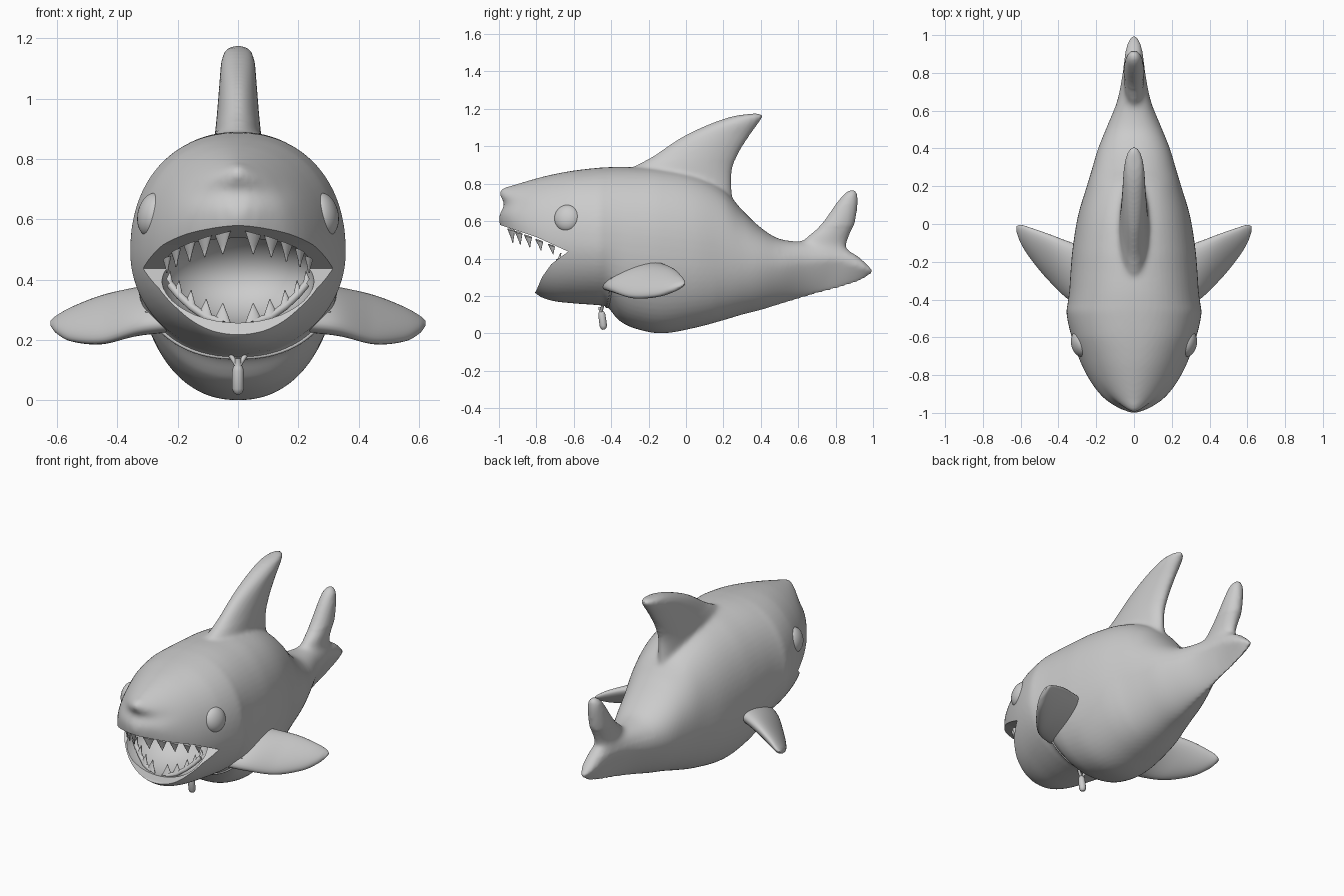
import bpy, bmesh, math
from mathutils import Vector

cube = bpy.data.objects.get("Cube")
if cube:
    bpy.data.objects.remove(cube, do_unlink=True)

grey = bpy.data.materials.new("plain grey")
grey.use_nodes = True
colour = (0.6, 0.6, 0.6, 1)
grey.diffuse_color = colour
grey.node_tree.nodes["Principled BSDF"].inputs["Base Color"].default_value = colour


def smooth(obj, angle=50):
    bpy.ops.object.select_all(action='DESELECT')
    obj.select_set(True)
    bpy.context.view_layer.objects.active = obj
    bpy.ops.object.shade_smooth_by_angle(angle=math.radians(angle))


def finish(name, bm, angle=50):
    bmesh.ops.recalc_face_normals(bm, faces=bm.faces[:])
    mesh = bpy.data.meshes.new(name)
    bm.to_mesh(mesh)
    bm.free()
    mesh.materials.append(grey)
    obj = bpy.data.objects.new(name, mesh)
    bpy.context.collection.objects.link(obj)
    smooth(obj, angle)
    return obj


def loft(rings):
    """Skin a list of equal rings and close both ends."""
    bm = bmesh.new()
    loops = [[bm.verts.new(p) for p in ring] for ring in rings]
    for a, b in zip(loops, loops[1:]):
        for i in range(len(a)):
            j = (i + 1) % len(a)
            bm.faces.new((a[i], a[j], b[j], b[i]))
    bm.faces.new(loops[0])
    bm.faces.new(loops[-1])
    return bm


def sample(rows, t):
    """Smooth curve through rows, keyed on the first column."""
    k = 0
    while k < len(rows) - 2 and t > rows[k + 1][0]:
        k += 1

    def slope(i, c):
        a, b = rows[max(i - 1, 0)], rows[min(i + 1, len(rows) - 1)]
        return (b[c] - a[c]) / (b[0] - a[0])
    h = rows[k + 1][0] - rows[k][0]
    u = (t - rows[k][0]) / h
    s = u * u * (3 - 2 * u)
    return [rows[k][c] * (1 - s) + rows[k + 1][c] * s
            + h * u * (1 - u) * ((1 - u) * slope(k, c) - u * slope(k + 1, c))
            for c in range(1, len(rows[0]))]


# Body stations: y, top, bottom, half width, height of widest point
STATIONS = [
    (-1, .755, .6, .03, .67), (-.98, .775, .53, .075, .65),
    (-.93, .79, .42, .15, .6), (-.87, .808, .3, .205, .56),
    (-.8, .828, .21, .25, .53), (-.72, .848, .175, .288, .51),
    (-.6, .87, .16, .33, .5), (-.47, .885, .15, .358, .49),
    (-.42, .888, .14, .351, .49), (-.36, .89, .07, .343, .49),
    (-.27, .888, .025, .337, .48), (-.13, .88, 0, .325, .47),
    (.05, .845, .03, .295, .45), (.2, .77, .07, .25, .43),
    (.3, .66, .1, .22, .4), (.4, .565, .125, .19, .38),
    (.5, .505, .155, .15, .37), (.65, .49, .198, .09, .38),
    (.8, .485, .238, .06, .39), (.88, .44, .262, .05, .37),
    (.95, .385, .29, .037, .35), (1, .335, .325, .01, .33)]


def section(y, angle):
    top, bottom, width, mid = sample(STATIONS, y)
    c, s = math.cos(angle), math.sin(angle)
    if s > 0:
        power = 2.2 - 1.2 * max(0, -.6 - y)
        reach = top - mid
    else:
        jaw = min(1, max(0, (-.3 - y) / .15))
        power = max(1.1, 2.2 - .2 * jaw - 1.8 * max(0, y - .15))
        reach = mid - bottom
    x = math.copysign(abs(c) ** (2 / power), c) * width
    z = math.copysign(abs(s) ** (2 / power), s) * reach + mid
    return Vector((x, y, z))


# Body with a blunt, dented snout
SIDES = 64
rings = [[section(-1 + 2 * i / 110, math.tau * j / SIDES) for j in range(SIDES)]
         for i in range(111)]
hub = Vector((0, -1, .69))
rings = [[hub.lerp(p, f) for p in rings[0]] for f in (.1, .4, .7)] + rings
for ring in rings:
    for p in ring:
        if p.y < -.8:
            fade = min(1, (-.8 - p.y) / .1)
            p.y += .028 * fade * math.exp(-((p.z - .69) / .04) ** 2 - (p.x / .15) ** 2)
body = finish("body", loft(rings))


# Fins: each row is leading point, trailing point, half thickness
def blade(name, rows, across, sides=32):
    across = Vector(across).normalized()
    table = [(i, *lead, *trail, thick) for i, (lead, trail, thick) in enumerate(rows)]
    rings = []
    for i in range(8 * (len(rows) - 1) + 1):
        v = sample(table, i / 8)
        lead, trail = Vector(v[:3]), Vector(v[3:6])
        rings.append([(lead + trail) / 2 + (lead - trail) / 2 * math.cos(a)
                      + across * max(v[6], .004) * math.sin(a)
                      for a in (math.tau * j / sides for j in range(sides))])
    return finish(name, loft(rings), 70)


def upright(name, rows):
    return blade(name, [((0, a, z), (0, b, z), t) for z, a, b, t in rows], (1, 0, 0))


dorsal = upright("dorsal_fin", [
    (.7, -.25, .25, .08), (.85, -.32, .245, .079), (.95, -.17, .275, .07),
    (1.05, -.02, .335, .062), (1.12, .13, .385, .056), (1.16, .25, .41, .042),
    (1.176, .36, .395, .01)])
lobe = upright("tail_upper_lobe", [
    (.4, .6, .84, .045), (.5, .63, .867, .052), (.58, .72, .9, .055),
    (.69, .8, .918, .045), (.745, .845, .915, .032), (.768, .88, .903, .008)])


def apply(obj, kind, **settings):
    mod = obj.modifiers.new("shape", kind)
    for key, value in settings.items():
        setattr(mod, key, value)
    bpy.context.view_layer.objects.active = obj
    bpy.ops.object.modifier_apply(modifier=mod.name)


# Merge the upright fins into the body and soften where they meet
smooth(body)
dorsal.select_set(True)
lobe.select_set(True)
bpy.ops.object.join()
apply(body, 'REMESH', mode='VOXEL', voxel_size=.011)
bm = bmesh.new()
bm.from_mesh(body.data)
tail_joint = [v for v in bm.verts if .5 < v.co.y < .92 and .42 < v.co.z < .57]
fin_joint = [v for v in bm.verts if -.3 < v.co.y < .3 and abs(v.co.x) < .13 and .7 < v.co.z < .92]
for group, rounds in ((bm.verts[:], 3), (tail_joint, 14), (fin_joint, 5)):
    for step in range(rounds):
        bmesh.ops.smooth_vert(bm, verts=group, factor=.5,
                              use_axis_x=True, use_axis_y=True, use_axis_z=True)
bm.to_mesh(body.data)
bm.free()

# Mouth: an open wedge, then a rounded hollow
wedge_profile = [(-.63, .437), (-.8, .515), (-1.1, .615), (-1.1, -.1),
                 (-.95, -.02), (-.8, .23), (-.77, .3), (-.72, .37)]
wedge = finish("mouth_wedge", loft([[(x, y, z) for y, z in wedge_profile] for x in (-1, 1)]))


def ball(name, centre, radii, rotation=(0, 0, 0)):
    bpy.ops.mesh.primitive_uv_sphere_add(segments=48, ring_count=24, location=centre,
                                         rotation=rotation)
    obj = bpy.context.object
    obj.name = name
    obj.scale = radii
    obj.data.materials.append(grey)
    smooth(obj)
    return obj


hollow = ball("mouth_hollow", (0, -.715, .41), (.255, .255, .16))
for cutter in (wedge, hollow):
    cutter.hide_render = True
    apply(body, 'BOOLEAN', operation='DIFFERENCE', solver='EXACT', object=cutter)
for cutter in (wedge, hollow):
    bpy.data.objects.remove(cutter, do_unlink=True)
smooth(body, 40)

# Pectoral fins and eyes
for side, name in ((1, "left"), (-1, "right")):
    blade(name + "_pectoral_fin",
          [((side * x, a, za), (side * x, b, zb), t) for x, a, za, b, zb, t in (
              (.2, -.46, .25, -.14, .37, .062), (.33, -.41, .235, -.1, .355, .06),
              (.45, -.3, .2, -.055, .335, .05), (.55, -.18, .205, -.02, .3, .036),
              (.6, -.1, .228, -.005, .275, .022), (.622, -.04, .25, -.012, .262, .006))],
          (0, -.4, .92))
    ball(name + "_eye", (side * .286, -.635, .615), (.045, .07, .073),
         (0, side * -.2, side * -.25))


# Flat triangular teeth along both jaws, seated in gums
def tooth(name, base, tip, along, width):
    base, tip = Vector(base), Vector(tip)
    along = Vector(along).normalized() * width
    rows = [(base.lerp(tip, f) - along * (1 - f * .95),
             base.lerp(tip, f) + along * (1 - f * .95), .012 * (1 - f)) for f in (0, .5, 1)]
    blade(name, rows, along.cross(tip - base), 12)


def cord(name, points, radius, taper=()):
    curve = bpy.data.curves.new(name, 'CURVE')
    curve.dimensions = '3D'
    curve.bevel_depth = radius
    curve.use_fill_caps = True
    line = curve.splines.new('POLY')
    line.points.add(len(points) - 1)
    for point, p in zip(line.points, points):
        point.co = (*p, 1)
    for point, scale in zip(line.points, taper):
        point.radius = scale
    curve.materials.append(grey)
    bpy.context.collection.objects.link(bpy.data.objects.new(name, curve))


UPPER = [(.05, -.935), (.11, -.895), (.16, -.845), (.205, -.785), (.235, -.72)]
LOWER = [(.05, -.76, .262), (.105, -.745, .28), (.155, -.72, .315),
         (.195, -.7, .352), (.225, -.68, .388)]
for side, name in ((1, "left"), (-1, "right")):
    upper = [Vector((side * x, y, .58 - .39 * (y + 1))) for x, y in UPPER]
    lower = [Vector((side * x, y, z)) for x, y, z in LOWER]
    for i in range(len(upper)):
        size = 1 - .08 * i
        a, b = max(i - 1, 0), min(i + 1, len(upper) - 1)
        tooth(f"upper_tooth_{name}_{i}", upper[i],
              upper[i] + Vector((0, .01, -.07 * size)), upper[b] - upper[a], .033 * size)
        tooth(f"lower_tooth_{name}_{i}", lower[i],
              lower[i] + Vector((0, .01, .06 * size)), lower[b] - lower[a], .03 * size)
    cord("lower_gum_" + name, [p - Vector((0, 0, .004)) for p in lower], .013)

# Collar cord under the jaw, with a hanging toggle
cord("collar", [section(-.425 + .03 * abs(a - 270) / 60, math.radians(a))
                for a in range(210, 331, 4)], .007)
for side, name in ((1, "left"), (-1, "right")):
    cord(name + "_toggle_strap", [(side * .025, -.445, .15), (0, -.455, .11)], .008)
cord("toggle", [(0, -.46, .14), (0, -.455, .118), (0, -.453, .112), (0, -.45, .1),
                (0, -.442, .04), (0, -.44, .026), (0, -.439, .02)],
     .02, (.5, .5, .75, .95, 1, .75, .3))
